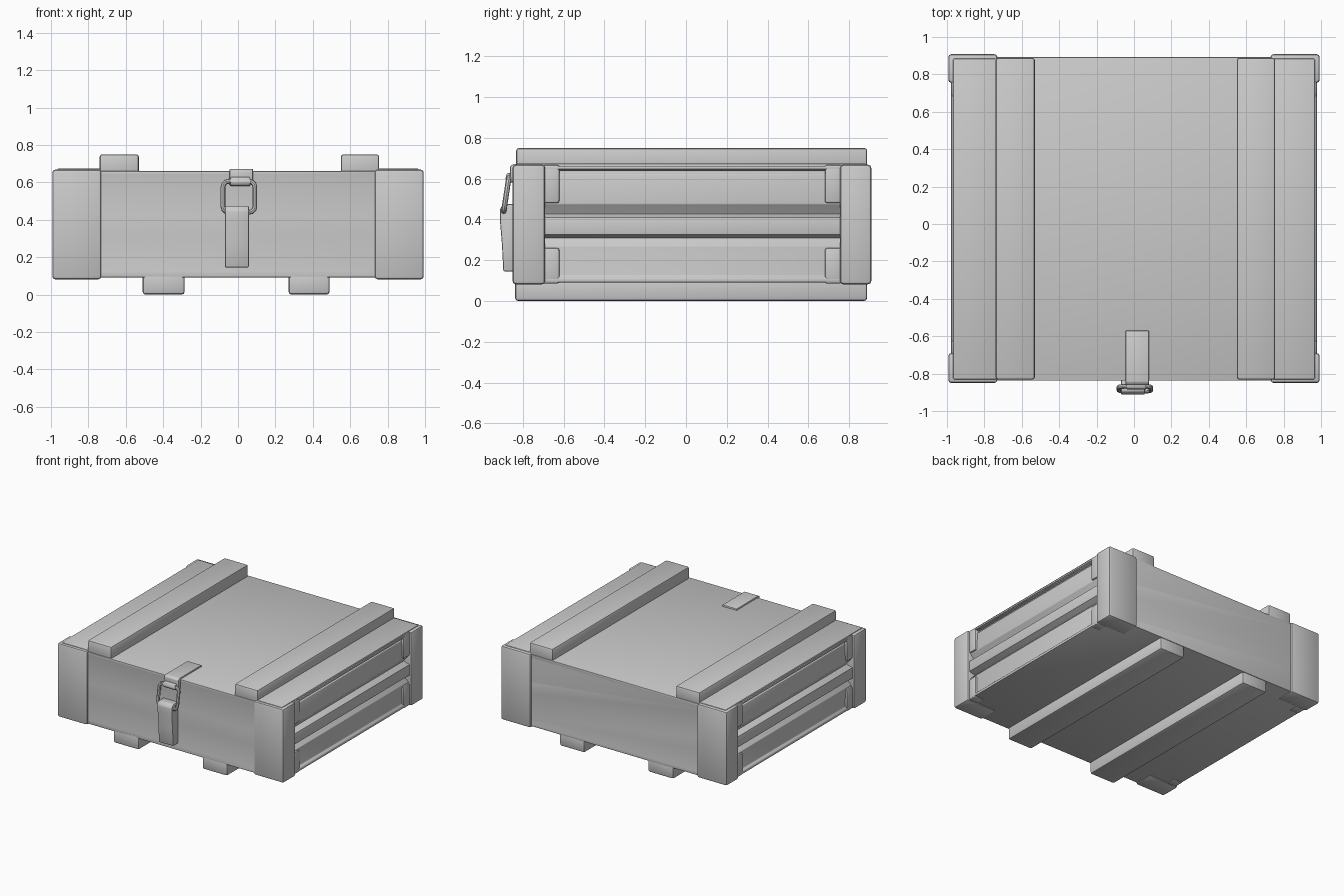
import bpy, bmesh, math

if "Cube" in bpy.data.objects:
    bpy.data.objects.remove(bpy.data.objects["Cube"])


def finish(ob, bevel=0.008, segs=2):
    bpy.context.collection.objects.link(ob)
    bpy.ops.object.select_all(action='DESELECT')
    bpy.context.view_layer.objects.active = ob
    ob.select_set(True)
    if bevel:
        m = ob.modifiers.new("soft_edges", 'BEVEL')
        m.width = bevel
        m.segments = segs
        m.limit_method = 'ANGLE'
        m.angle_limit = math.radians(25)
        bpy.ops.object.modifier_apply(modifier=m.name)
    bpy.ops.object.shade_smooth_by_angle(angle=math.radians(35))
    return ob


def prism(name, pts, a, b, axis, bevel=0.008):
    """Extrude a closed profile from a to b along axis: y -> (x,z) points, x -> (y,z) points."""
    bm = bmesh.new()
    to3d = (lambda p, t: (p[0], t, p[1])) if axis == 'y' else (lambda p, t: (t, p[0], p[1]))
    face = bm.faces.new([bm.verts.new(to3d(p, a)) for p in pts])
    ext = bmesh.ops.extrude_face_region(bm, geom=[face])
    shift = (0, b - a, 0) if axis == 'y' else (b - a, 0, 0)
    bmesh.ops.translate(bm, vec=shift, verts=[v for v in ext['geom'] if isinstance(v, bmesh.types.BMVert)])
    bmesh.ops.recalc_face_normals(bm, faces=bm.faces)
    me = bpy.data.meshes.new(name)
    bm.to_mesh(me)
    bm.free()
    return finish(bpy.data.objects.new(name, me), bevel)


def box(name, x0, x1, y0, y1, z0, z1, bevel=0.008):
    return prism(name, [(x0, z0), (x1, z0), (x1, z1), (x0, z1)], y0, y1, 'y', bevel)


# crate body: end profile with recessed side panels and a grip rail between two grooves
side = [(0.978, 0.092), (0.978, 0.112), (0.962, 0.125), (0.966, 0.27), (0.925, 0.31),
        (0.978, 0.325), (0.978, 0.41), (0.925, 0.425), (0.966, 0.475), (0.960, 0.622),
        (0.945, 0.630), (0.945, 0.640), (0.978, 0.645), (0.978, 0.660)]
prism("crate_body", side + [(-x, z) for x, z in reversed(side)], -0.838, 0.892, 'y', 0.004)

for s, label in ((-1, "left"), (1, "right")):
    # corner posts wrapping front, back and side
    for y0, y1, end in ((-0.85, -0.69, "front"), (0.755, 0.908, "back")):
        box(f"corner_post_{label}_{end}", *sorted((s * 0.73, s * 0.993)), y0, y1, 0.082, 0.668, 0.016)
        # narrow cheek stepping down to the panels above and below the rail
        cy0, cy1 = (-0.70, -0.62) if end == "front" else (0.68, 0.765)
        for z0, z1, part in ((0.085, 0.26, "lower"), (0.48, 0.668, "upper")):
            box(f"post_cheek_{label}_{end}_{part}", *sorted((s * 0.90, s * 0.978)), cy0, cy1, z0, z1, 0.012)
    # raised lid end board outside the batten
    box(f"lid_end_board_{label}", *sorted((s * 0.735, s * 0.968)), -0.832, 0.885, 0.64, 0.674)

# lid battens and bottom skids
for x0, x1, label in ((-0.74, -0.53, "left"), (0.55, 0.755, "right")):
    box(f"lid_batten_{label}", x0, x1, -0.832, 0.888, 0.63, 0.75, 0.014)
for x0, x1, label in ((-0.51, -0.285, "left"), (0.27, 0.49, "right")):
    box(f"bottom_skid_{label}", x0, x1, -0.838, 0.888, 0.0, 0.12, 0.016)

# latch strap folded over the lid edge
prism("latch_strap", [(-0.57, 0.645), (-0.57, 0.672), (-0.845, 0.672), (-0.862, 0.66),
                      (-0.862, 0.585), (-0.83, 0.585), (-0.83, 0.645)], -0.045, 0.08, 'x', 0.004)

# latch lever with thick hinge end
prism("latch_lever", [(-0.83, 0.145), (-0.895, 0.145), (-0.902, 0.28), (-0.912, 0.40),
                      (-0.912, 0.45), (-0.895, 0.475), (-0.83, 0.475)], -0.07, 0.058, 'x', 0.007)


# wire buckle loop as a rounded rectangular curve
def wire_loop(name, x0, x1, z0, z1, y_bottom, y_top, radius, corner):
    cu = bpy.data.curves.new(name, 'CURVE')
    cu.dimensions = '3D'
    cu.bevel_depth = radius
    cu.bevel_resolution = 2
    pts = []
    for cx, cz, start in ((x1 - corner, z1 - corner, 0), (x0 + corner, z1 - corner, 90),
                          (x0 + corner, z0 + corner, 180), (x1 - corner, z0 + corner, 270)):
        for k in range(4):
            a = math.radians(start + 30 * k)
            z = cz + corner * math.sin(a)
            y = y_bottom + (y_top - y_bottom) * (z - z0) / (z1 - z0)
            pts.append((cx + corner * math.cos(a), y, z))
    sp = cu.splines.new('POLY')
    sp.points.add(len(pts) - 1)
    for p, co in zip(sp.points, pts):
        p.co = (*co, 1)
    sp.use_cyclic_u = True
    ob = bpy.data.objects.new(name, cu)
    bpy.context.collection.objects.link(ob)
    bpy.ops.object.select_all(action='DESELECT')
    bpy.context.view_layer.objects.active = ob
    ob.select_set(True)
    bpy.ops.object.convert(target='MESH')
    bpy.ops.object.shade_smooth_by_angle(angle=math.radians(40))


wire_loop("latch_buckle", -0.08, 0.09, 0.44, 0.605, -0.893, -0.868, 0.013, 0.03)
# hook tab curling over the top of the buckle
prism("latch_hook", [(-0.85, 0.63), (-0.878, 0.625), (-0.885, 0.60), (-0.878, 0.585),
                     (-0.85, 0.58)], -0.04, 0.065, 'x', 0.004)
